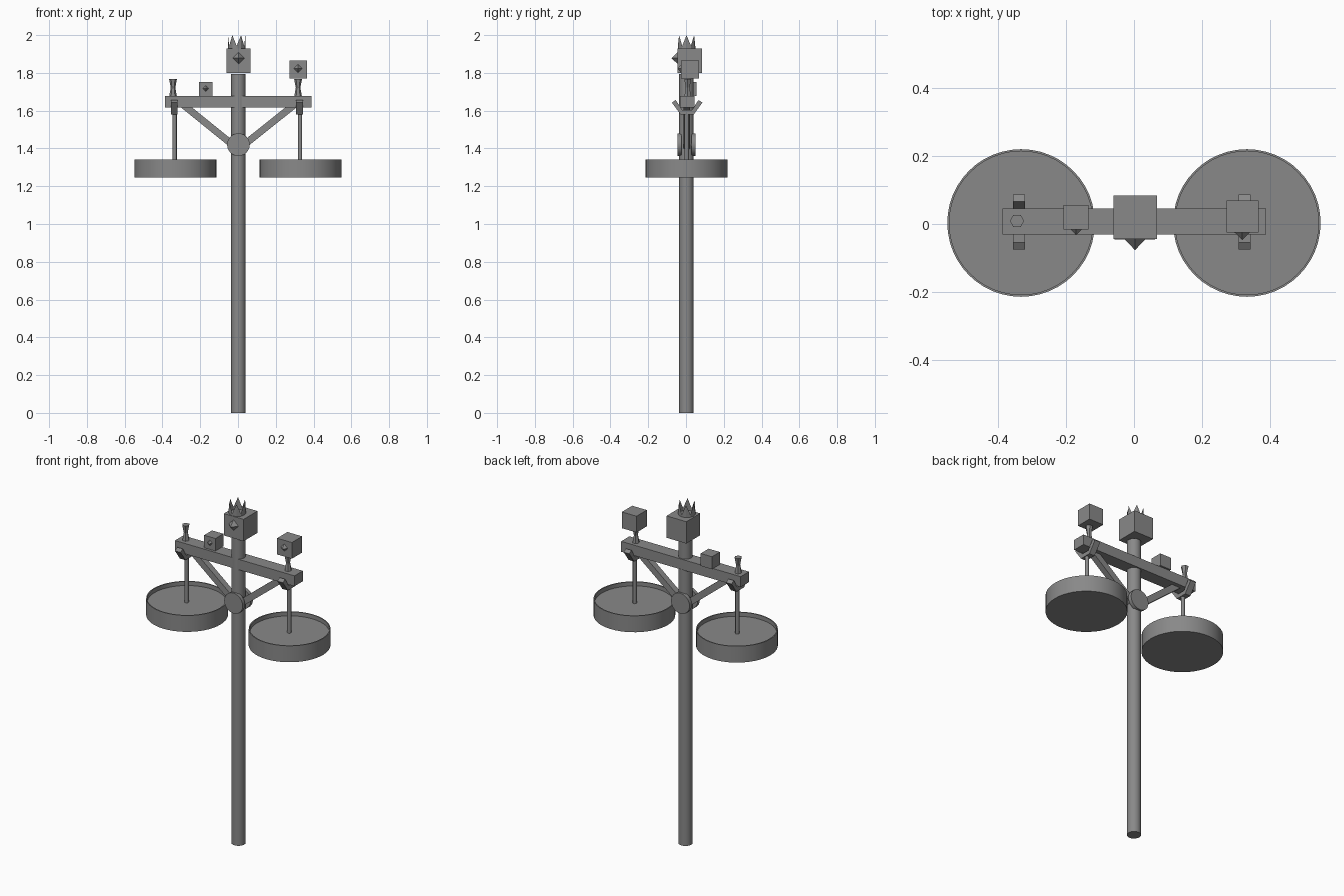
import bpy, bmesh, math
from mathutils import Vector, Matrix

cube = bpy.data.objects.get("Cube")
if cube:
    bpy.data.objects.remove(cube, do_unlink=True)

# One stone-grey material for everything
GREY = (0.25, 0.25, 0.25, 1)
mat = bpy.data.materials.new("plain grey")
mat.use_nodes = True
mat.diffuse_color = GREY
mat.node_tree.nodes["Principled BSDF"].inputs["Base Color"].default_value = GREY


def finish(name, bm, smooth=False):
    bmesh.ops.recalc_face_normals(bm, faces=bm.faces)
    mesh = bpy.data.meshes.new(name)
    bm.to_mesh(mesh)
    bm.free()
    mesh.materials.append(mat)
    ob = bpy.data.objects.new(name, mesh)
    bpy.context.collection.objects.link(ob)
    if smooth:
        bpy.ops.object.select_all(action='DESELECT')
        ob.select_set(True)
        bpy.context.view_layer.objects.active = ob
        bpy.ops.object.shade_smooth_by_angle(angle=math.radians(35))
    return ob


def box(name, centre, size, turn=0):
    bm = bmesh.new()
    m = (Matrix.Translation(centre) @ Matrix.Rotation(turn, 4, 'Y')
         @ Matrix.Diagonal((*size, 1)))
    bmesh.ops.create_cube(bm, size=1, matrix=m)
    return finish(name, bm)


def cone(name, start, end, r1, r2, sides, smooth=False):
    """Cylinder or cone running from start to end."""
    a, b = Vector(start), Vector(end)
    turn = (b - a).to_track_quat('Z', 'Y').to_matrix().to_4x4()
    bm = bmesh.new()
    bmesh.ops.create_cone(bm, cap_ends=True, segments=sides, radius1=r1, radius2=r2,
                          depth=(b - a).length, matrix=Matrix.Translation((a + b) / 2) @ turn)
    bmesh.ops.remove_doubles(bm, verts=bm.verts, dist=1e-5)
    return finish(name, bm, smooth)


def lathe(name, x, y, profile, sides, smooth=False):
    """Closed solid of revolution; zero radius points merge on the axis."""
    bm = bmesh.new()
    verts = [bm.verts.new((x + r, y, z)) for r, z in profile]
    edges = [bm.edges.new(p) for p in zip(verts, verts[1:])]
    bmesh.ops.spin(bm, geom=verts + edges, cent=(x, y, 0), axis=(0, 0, 1),
                   angle=math.tau, steps=sides)
    bmesh.ops.remove_doubles(bm, verts=bm.verts, dist=1e-5)
    return finish(name, bm, smooth)


def head(name, x, y, z, size, nose_x, nose_z, nose_r, tip_y):
    """Cube head with a four-sided pointed nose on its front."""
    box(name, (x, y, z), (size, size, size))
    cone(name + "_nose", (nose_x, y - size / 2, nose_z), (nose_x, tip_y, nose_z), nose_r, 0, 4)


# Post and crossbeam
cone("post", (0.002, 0.002, 0), (0.002, 0.002, 1.795), 0.038, 0.038, 20, True)
box("crossbeam", (0.001, 0.007, 1.648), (0.774, 0.077, 0.061))

# Heads
head("main_head", 0.003, 0.02, 1.864, 0.128, 0.003, 1.878, 0.031, -0.077)
head("left_head", 0.319, 0.022, 1.818, 0.095, 0.318, 1.823, 0.022, -0.047)
head("small_head", -0.171, 0.02, 1.715, 0.073, -0.17, 1.717, 0.016, -0.033)

# Hourglass necks
for name, x in (("right_neck", -0.344), ("left_neck", 0.318)):
    lathe(name, x, 0.009, [(0, 1.67), (0.02, 1.678), (0.012, 1.722), (0.021, 1.768), (0, 1.768)], 6)

# Crown: a thin ring with six points
bm = bmesh.new()
low, high = [], []
for i in range(12):
    a = math.tau * i / 12
    x, y = -0.007 + 0.046 * math.cos(a), 0.003 + 0.046 * math.sin(a)
    low.append(bm.verts.new((x, y, 1.928)))
    high.append(bm.verts.new((x, y, 1.943 if i % 2 else 2.0)))
for i in range(12):
    j = (i + 1) % 12
    bm.faces.new((low[i], low[j], high[j], high[i]))
finish("crown", bm)

# Hub discs on both faces of the post
for name, y1, y2 in (("front_hub", -0.045, -0.024), ("back_hub", 0.028, 0.05)):
    cone(name, (0.002, y1, 1.42), (0.002, y2, 1.42), 0.06, 0.06, 24, True)

# Each side: strut, cradle, rod and pan
for side, s in (("left", 1), ("right", -1)):
    top, foot = Vector((s * 0.3 + 0.004, 0.004, 1.636)), Vector((0.002, 0.004, 1.395))
    d = top - foot
    box(side + "_strut", (top + foot) / 2, (d.length, 0.036, 0.037), -math.atan2(d.z, d.x))

    # Cradle: a bent strap under the beam, mirrored front to back
    half = [(0.06, 1.656), (0.026, 1.604)], [(0.035, 1.58), (0.081, 1.643)]
    inner = half[0] + [(-y, z) for y, z in reversed(half[0])]
    outer = [(-y, z) for y, z in reversed(half[1])] + half[1]
    x = 0.325 if s > 0 else -0.338
    bm = bmesh.new()
    face = bm.faces.new([bm.verts.new((x - 0.018, 0.006 + y, z)) for y, z in inner + outer])
    new = bmesh.ops.extrude_face_region(bm, geom=[face])["geom"]
    bmesh.ops.translate(bm, vec=(0.036, 0, 0),
                        verts=[v for v in new if isinstance(v, bmesh.types.BMVert)])
    finish(side + "_cradle", bm)

    x = s * 0.332
    cone(side + "_rod", (x - 0.003, 0.004, 1.3), (x - 0.003, 0.004, 1.6), 0.011, 0.011, 12, True)
    lathe(side + "_pan", x, 0.003, [(0, 1.246), (0.217, 1.246), (0.217, 1.342), (0.211, 1.342),
                                    (0.211, 1.318), (0, 1.318)], 48, True)
